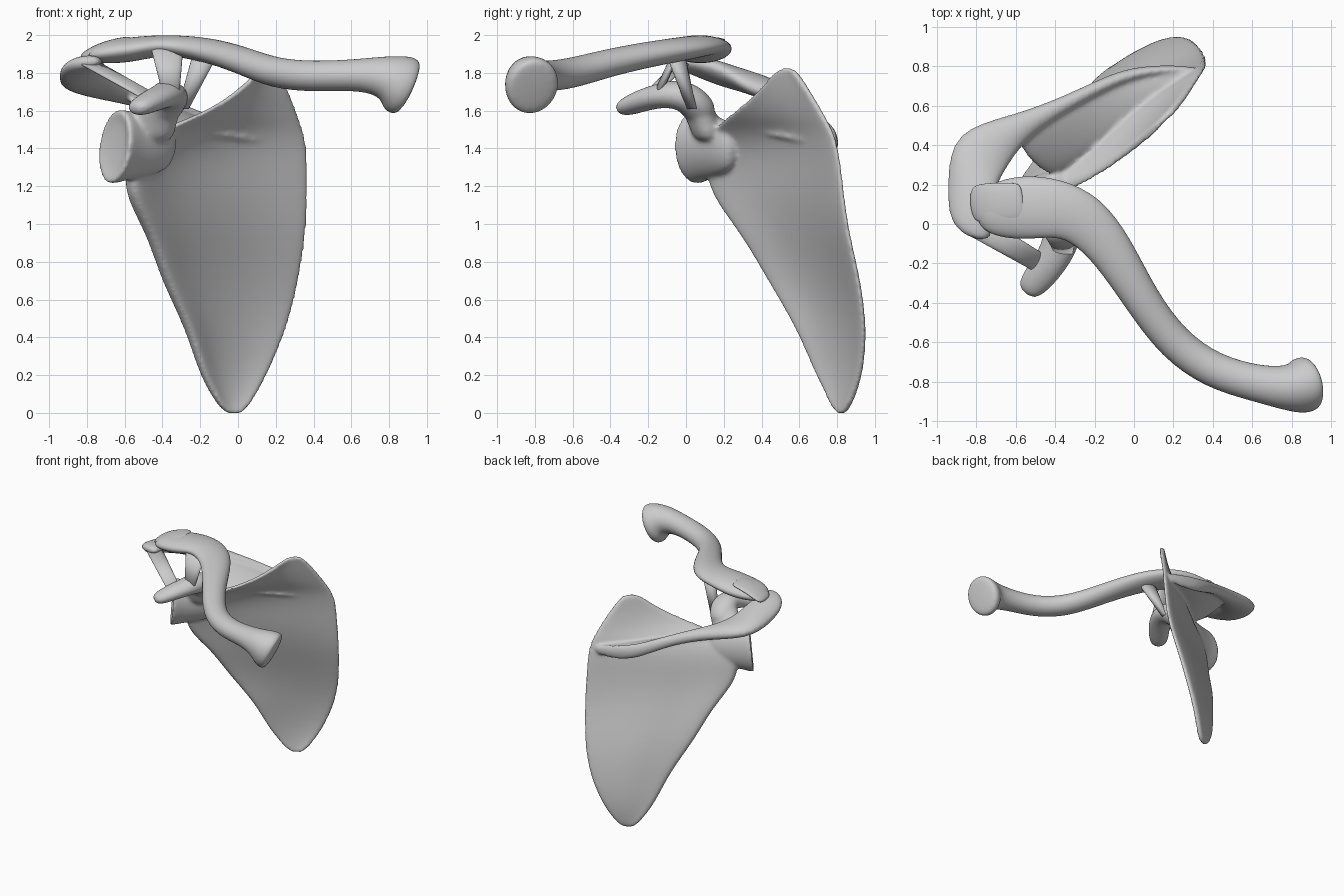
import bpy, bmesh, math
from mathutils import Vector as V


def skin(bm, rings):
    """Bridge closed rings of points and cap both ends."""
    vs = [[bm.verts.new(p) for p in r] for r in rings]
    n = len(vs[0])
    for a, b in zip(vs, vs[1:]):
        for i in range(n):
            j = (i + 1) % n
            bm.faces.new((a[i], a[j], b[j], b[i]))
    bm.faces.new(vs[0][::-1])
    bm.faces.new(vs[-1])


def oval(c, u, v, n=12):
    c, u, v = V(c), V(u), V(v)
    return [c + u * math.cos(2 * math.pi * i / n) + v * math.sin(2 * math.pi * i / n) for i in range(n)]


def tube(bm, pts, n=12):
    """Sweep ovals along x, y, z with half width and half height."""
    rings = []
    for i, (x, y, z, w, h) in enumerate(pts):
        t = (V(pts[min(i + 1, len(pts) - 1)][:3]) - V(pts[max(i - 1, 0)][:3])).normalized()
        side = V((-t.y, t.x, 0)).normalized()
        rings.append(oval((x, y, z), side * w * 1.04, t.cross(side) * h * 1.04, n))
    skin(bm, rings)


def finish(name, bm, sub=2):
    bmesh.ops.recalc_face_normals(bm, faces=bm.faces)
    me = bpy.data.meshes.new(name)
    bm.to_mesh(me)
    bm.free()
    for p in me.polygons:
        p.use_smooth = True
    ob = bpy.data.objects.new(name, me)
    bpy.context.collection.objects.link(ob)
    if sub:
        m = ob.modifiers.new("subdivide", 'SUBSURF')
        m.levels = m.render_levels = sub
    return ob


# ---- shoulder blade: all parts fused by a remesh ----
bm = bmesh.new()

# blade: z, lateral edge xy, medial edge xy, lateral half thickness, backward bow
levels = [
    (-0.008, -0.05, 0.81, 0.01, 0.83, 0.02, 0.0),
    (0.03, -0.10, 0.785, 0.06, 0.865, 0.03, 0.01),
    (0.2, -0.20, 0.70, 0.16, 0.935, 0.035, 0.03),
    (0.45, -0.27, 0.60, 0.27, 0.955, 0.045, 0.05),
    (0.7, -0.40, 0.45, 0.335, 0.925, 0.05, 0.06),
    (0.95, -0.475, 0.31, 0.375, 0.865, 0.055, 0.06),
    (1.16, -0.60, 0.14, 0.385, 0.84, 0.06, 0.06),
    (1.35, -0.58, 0.12, 0.385, 0.82, 0.065, 0.06),
    (1.48, -0.47, 0.14, 0.365, 0.79, 0.06, 0.05),
    (1.55, -0.28, 0.20, 0.335, 0.75, 0.025, 0.04),
    (1.62, -0.13, 0.29, 0.305, 0.71, 0.022, 0.03),
    (1.7, -0.01, 0.38, 0.27, 0.66, 0.02, 0.02),
    (1.79, 0.085, 0.46, 0.22, 0.60, 0.02, 0.01),
    (1.83, 0.13, 0.51, 0.185, 0.56, 0.018, 0.0)]
ts = [0.0, 0.06, 0.14, 0.28, 0.5, 0.72, 0.9, 0.99]
rings = []
for z, lx, ly, mx, my, th, bow in levels:
    L, M = V((lx, ly, z)), V((mx, my, z))
    d = (M - L).normalized()
    back = V((-d.y, d.x, 0))

    def edge(t, s):
        half = 0.016 + (th - 0.016) * max(0, 1 - t / 0.3) + 0.02 * max(0, t - 0.7)
        if t in (ts[0], ts[-1]):
            half *= 0.8
        return L.lerp(M, t) + back * (bow * math.sin(math.pi * t) + s * half)
    rings.append([edge(t, -1) for t in ts] + [edge(t, 1) for t in reversed(ts)])
skin(bm, rings)

# neck and hollow socket
s, up = V((0.58, -0.81, 0)), V((0.12, 0, 1))
skin(bm, [oval(c, s * w, up * h, 16) for c, w, h in [
    ((-0.33, 0.26, 1.41), 0.05, 0.12), ((-0.46, 0.17, 1.41), 0.09, 0.16),
    ((-0.58, 0.095, 1.41), 0.115, 0.185), ((-0.65, 0.055, 1.41), 0.15, 0.205),
    ((-0.665, 0.045, 1.41), 0.14, 0.195), ((-0.64, 0.062, 1.41), 0.09, 0.13)]])

# spine plate: root to crest
spine = [((0.33, 0.77, 1.42), (0.34, 0.80, 1.42)), ((0.15, 0.66, 1.44), (0.15, 0.80, 1.43)),
         ((-0.05, 0.47, 1.47), (-0.05, 0.78, 1.48)), ((-0.25, 0.33, 1.49), (-0.31, 0.64, 1.60)),
         ((-0.36, 0.26, 1.50), (-0.50, 0.54, 1.68)), ((-0.44, 0.23, 1.50), (-0.64, 0.43, 1.71))]
skin(bm, [oval((V(a) + V(b)) / 2, (V(b) - V(a)) / 2, (0, 0, 0.035)) for a, b in spine])

# crest sweeping into the acromion
skin(bm, [oval(c, u, (0, 0, h)) for c, u, h in [
    ((0.33, 0.785, 1.41), (0, -0.015, 0), 0.03), ((0.15, 0.785, 1.43), (0, -0.025, 0), 0.06),
    ((-0.05, 0.76, 1.47), (0.015, -0.035, 0), 0.065), ((-0.3, 0.635, 1.60), (0.02, -0.03, 0), 0.045),
    ((-0.58, 0.495, 1.685), (0.03, -0.06, 0), 0.055), ((-0.785, 0.385, 1.735), (0.15, -0.10, 0), 0.065),
    ((-0.825, 0.2, 1.79), (0.13, 0, 0.03), 0.07), ((-0.83, 0.03, 1.845), (0.12, 0.01, 0.02), 0.05),
    ((-0.79, -0.085, 1.86), (0.07, -0.02, 0), 0.035)]])

# broad coracoid base and hooked tip
skin(bm, [oval(c, u, v) for c, u, v in [
    ((-0.47, 0.13, 1.42), (0.14, 0, 0), (0, 0.09, 0)), ((-0.46, 0.10, 1.54), (0.135, 0, 0), (0, 0.09, 0)),
    ((-0.40, 0.04, 1.64), (0.125, 0, 0.0), (0, 0.085, 0.02)), ((-0.36, -0.01, 1.72), (0.09, 0, 0), (0, 0.07, 0))]])
tube(bm, [(-0.43, 0.12, 1.55, 0.09, 0.08), (-0.37, 0.03, 1.66, 0.115, 0.09),
          (-0.36, -0.05, 1.69, 0.10, 0.08), (-0.39, -0.14, 1.68, 0.09, 0.065),
          (-0.45, -0.23, 1.655, 0.085, 0.06), (-0.52, -0.315, 1.62, 0.075, 0.05),
          (-0.55, -0.355, 1.605, 0.045, 0.03)])
blade = finish("shoulder_blade", bm)
m = blade.modifiers.new("fuse", 'REMESH')
m.mode = 'VOXEL'
m.voxel_size = 0.012
m.use_smooth_shade = True
m = blade.modifiers.new("soften", 'SMOOTH')
m.factor = 0.5
m.iterations = 8

# ---- collar bone ----
bm = bmesh.new()
tube(bm, [(-0.80, 0.07, 1.885, 0.07, 0.025), (-0.73, 0.07, 1.905, 0.13, 0.055),
          (-0.58, 0.085, 1.92, 0.165, 0.068), (-0.4, 0.085, 1.95, 0.15, 0.052),
          (-0.25, 0.03, 1.935, 0.135, 0.06), (-0.11, -0.13, 1.91, 0.11, 0.065),
          (0.04, -0.39, 1.86, 0.088, 0.072), (0.2, -0.61, 1.795, 0.09, 0.08),
          (0.4, -0.75, 1.78, 0.09, 0.08), (0.62, -0.81, 1.79, 0.09, 0.08),
          (0.77, -0.835, 1.785, 0.11, 0.105), (0.84, -0.825, 1.75, 0.14, 0.155),
          (0.885, -0.81, 1.725, 0.14, 0.16), (0.908, -0.805, 1.715, 0.115, 0.13)], 14)
finish("collar_bone", bm)

# capsule patch over the joint
bm = bmesh.new()
tube(bm, [(-0.83, 0.10, 1.875, 0.08, 0.02), (-0.78, 0.105, 1.915, 0.10, 0.02),
          (-0.70, 0.11, 1.95, 0.10, 0.02), (-0.60, 0.115, 1.975, 0.095, 0.018),
          (-0.56, 0.12, 1.978, 0.08, 0.012)])
finish("joint_capsule", bm)

# ---- flat ligament bands: end centre, half width, half thickness ----
bands = {
    "coracoacromial_ligament": [((-0.46, -0.21, 1.67), (0.03, 0.04, 0.01), (0, 0, 0.02)),
                                ((-0.80, -0.01, 1.86), (0.035, 0.05, 0.01), (0, 0, 0.02))],
    "trapezoid_ligament": [((-0.355, -0.15, 1.69), (0.045, 0.0, 0), (0, 0.025, 0)),
                           ((-0.375, -0.04, 1.93), (0.085, 0.01, 0), (0, 0.02, 0))],
    "conoid_ligament": [((-0.29, 0.03, 1.61), (0.03, 0.01, 0), (0, 0.025, 0)),
                        ((-0.18, -0.05, 1.88), (0.065, -0.02, 0), (0.01, 0.045, 0))]}
for name, ends in bands.items():
    bm = bmesh.new()
    skin(bm, [oval(c, u, v, 16) for c, u, v in ends])
    finish(name, bm, 0)
